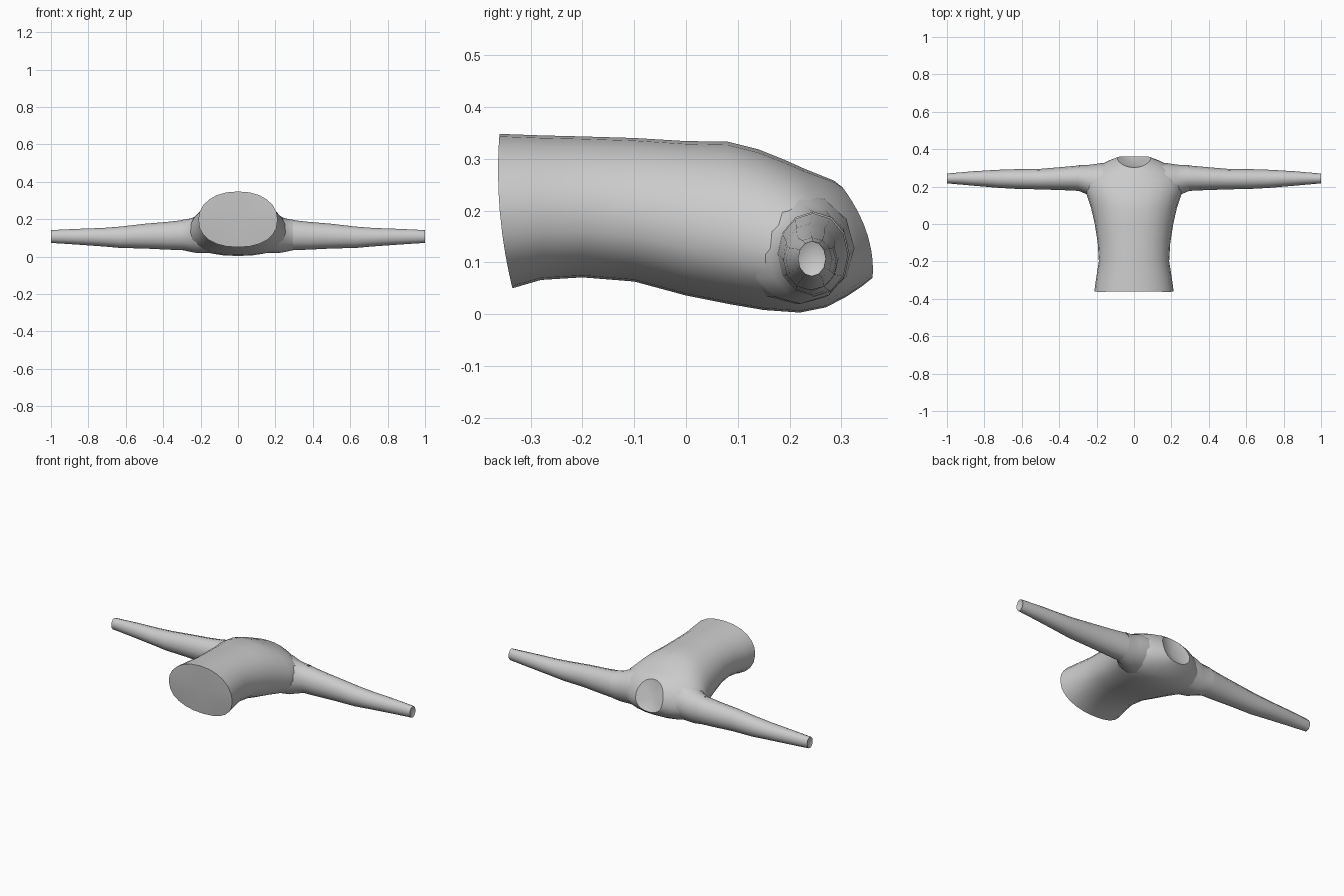
import bpy, bmesh
from math import sin, cos, pi
from mathutils import Vector

cube = bpy.data.objects.get("Cube")
if cube:
    bpy.data.objects.remove(cube, do_unlink=True)

grey = bpy.data.materials.new("plain grey")
grey.use_nodes = True
grey.diffuse_color = (0.6, 0.6, 0.6, 1)
grey.node_tree.nodes["Principled BSDF"].inputs["Base Color"].default_value = (0.6, 0.6, 0.6, 1)


def power(value, exponent):
    return abs(value) ** exponent * (1 if value >= 0 else -1)


def loft(name, rings, start_depth=None, end_depth=None):
    """Skin a list of point rings; a depth closes that end with a fan to a shifted centre."""
    bm = bmesh.new()
    loops = [[bm.verts.new(p) for p in ring] for ring in rings]
    n = len(loops[0])
    for a, b in zip(loops, loops[1:]):
        for i in range(n):
            j = (i + 1) % n
            bm.faces.new((a[i], a[j], b[j], b[i]))
    for loop, shift in ((loops[0], start_depth), (loops[-1], end_depth)):
        if shift is not None:
            middle = sum((v.co for v in loop), Vector()) / n + Vector(shift)
            hub = bm.verts.new(middle)
            for i in range(n):
                bm.faces.new((loop[i], loop[(i + 1) % n], hub))
    bmesh.ops.recalc_face_normals(bm, faces=bm.faces)
    mesh = bpy.data.meshes.new(name)
    bm.to_mesh(mesh)
    bm.free()
    mesh.materials.append(grey)
    obj = bpy.data.objects.new(name, mesh)
    bpy.context.collection.objects.link(obj)
    bpy.ops.object.select_all(action='DESELECT')
    obj.select_set(True)
    bpy.context.view_layer.objects.active = obj
    bpy.ops.object.shade_smooth_by_angle(angle=0.65)
    return obj


def torso_ring(y_low, y_high, half_width, low, wide, high, bulge=0, n=24):
    """Domed upper half, flatter lower half; the ring may lean and bow along y."""
    ring = []
    for i in range(n):
        t = 2 * pi * i / n
        s = sin(t)
        z = wide + (high - wide) * s if s >= 0 else wide + (wide - low) * power(s, 0.85)
        f = (z - low) / (high - low)
        y = y_low + (y_high - y_low) * f + bulge * 4 * f * (1 - f)
        ring.append((half_width * power(cos(t), 0.9), y, z))
    return ring


# Torso from waist to neck: y low, y high, half width, low z, widest z, high z, bow
torso = [
    (-0.335, -0.36, 0.212, 0.05, 0.20, 0.348, -0.012),
    (-0.28, -0.28, 0.201, 0.066, 0.20, 0.345),
    (-0.20, -0.20, 0.188, 0.071, 0.20, 0.343),
    (-0.10, -0.10, 0.194, 0.063, 0.19, 0.340),
    (0.00, 0.00, 0.210, 0.036, 0.17, 0.334),
    (0.08, 0.08, 0.228, 0.020, 0.15, 0.333),
    (0.15, 0.14, 0.250, 0.008, 0.13, 0.318),
    (0.22, 0.19, 0.268, 0.003, 0.12, 0.298),
    (0.27, 0.23, 0.255, 0.013, 0.12, 0.280),
    (0.31, 0.26, 0.200, 0.034, 0.13, 0.268, 0.016),
    (0.34, 0.285, 0.140, 0.054, 0.14, 0.258, 0.018),
    (0.36, 0.302, 0.090, 0.070, 0.15, 0.245, 0.018),
]
loft("torso", [torso_ring(*row) for row in torso], (0, 0, 0), (0, -0.025, -0.01))

# Arm sections: x, y from, y to, z from, z to
shoulder = [
    (0.10, 0.08, 0.325, 0.02, 0.25),
    (0.18, 0.10, 0.325, 0.02, 0.235),
    (0.225, 0.125, 0.318, 0.02, 0.215),
    (0.255, 0.16, 0.315, 0.025, 0.203),
    (0.295, 0.177, 0.315, 0.034, 0.197),
]
sleeve = [
    (0.293, 0.177, 0.313, 0.034, 0.195),
    (0.38, 0.181, 0.305, 0.037, 0.185),
    (0.50, 0.185, 0.295, 0.043, 0.175),
    (0.63, 0.188, 0.293, 0.046, 0.160),
    (0.72, 0.193, 0.290, 0.054, 0.153),
    (0.86, 0.205, 0.282, 0.064, 0.148),
    (0.985, 0.216, 0.271, 0.072, 0.142),
    (1.00, 0.216, 0.270, 0.073, 0.141),
]


def arm_ring(side, x, y0, y1, z0, z1, n=12):
    cy, cz = (y0 + y1) / 2, (z0 + z1) / 2
    return [(side * x, cy + (y1 - y0) / 2 * cos(2 * pi * i / n),
             cz + (z1 - z0) / 2 * sin(2 * pi * i / n)) for i in range(n)]


for label, side in (("left", 1), ("right", -1)):
    loft(label + "_shoulder", [arm_ring(side, *row) for row in shoulder])
    loft(label + "_arm", [arm_ring(side, *row) for row in sleeve], None, (-side * 0.015, 0, 0))
